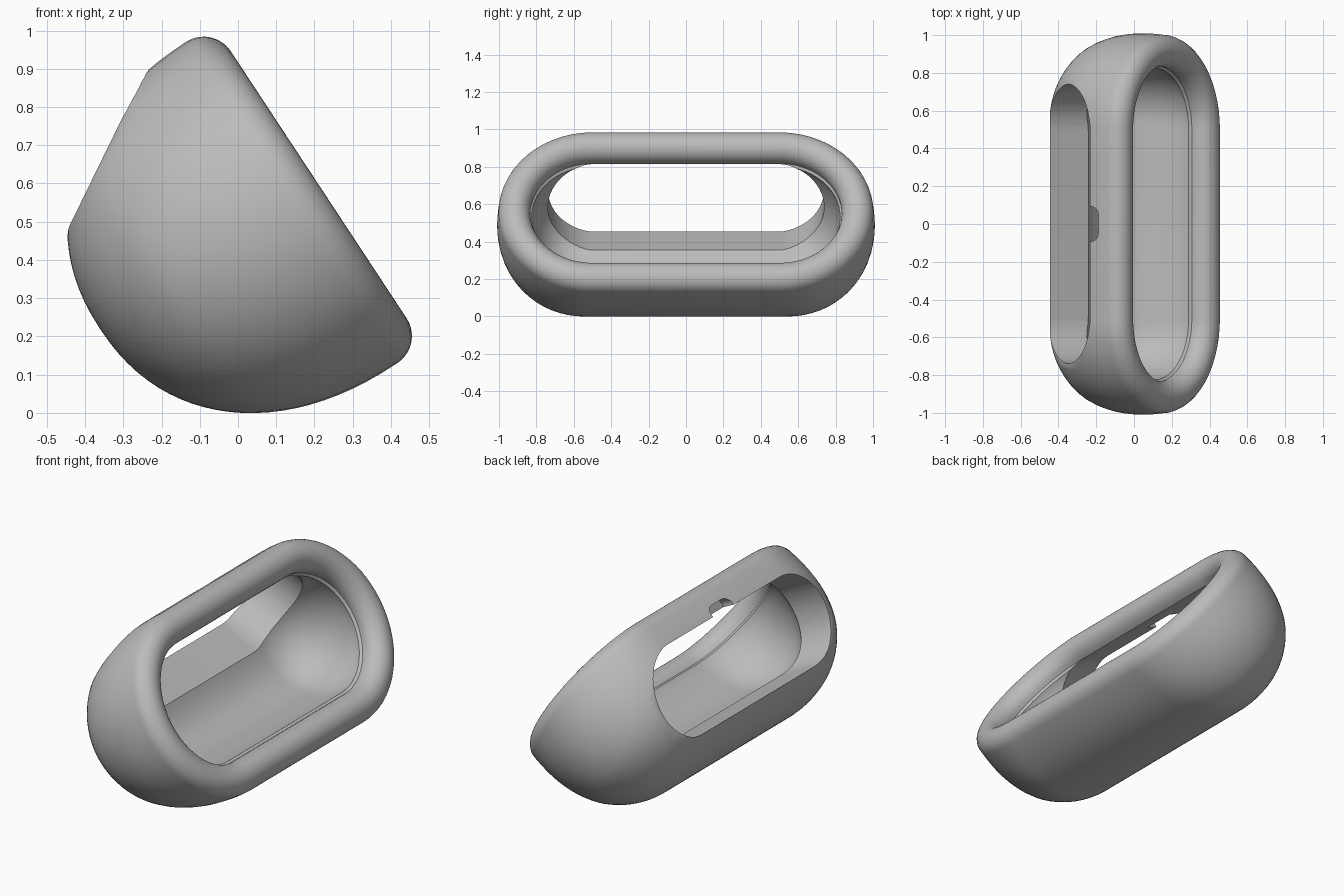
import bpy, bmesh
from math import sin, cos, pi
from mathutils import Vector

if "Cube" in bpy.data.objects:
    bpy.data.objects.remove(bpy.data.objects["Cube"], do_unlink=True)

Y = Vector((0, 1, 0))
# Tilted frame of the large opening
CENTRE, DOWN, OUT = Vector((0.14, 0, 0.55)), Vector((0.55, 0, -0.835)), Vector((0.835, 0, 0.55))
# Tilted frame of the rear window
WINDOW, UP, INWARD = Vector((-0.3475, 0, 0.68)), Vector((0.439, 0, 0.898)), Vector((0.898, 0, -0.439))


def stadium(radius, half, steps=28):
    """Rounded slot outline as (across, along) pairs."""
    pts = []
    for side in (1, -1):
        for i in range(steps + 1):
            a = pi * i / steps
            pts.append((side * radius * cos(a), side * (half + radius * sin(a))))
    return pts


def loft(name, rings):
    """Skin a list of equal rings and cap both ends."""
    bm = bmesh.new()
    loops = [[bm.verts.new(p) for p in ring] for ring in rings]
    n = len(loops[0])
    for a, b in zip(loops, loops[1:]):
        for i in range(n):
            j = (i + 1) % n
            bm.faces.new((a[i], a[j], b[j], b[i]))
    bm.faces.new(loops[0])
    bm.faces.new(loops[-1])
    bmesh.ops.recalc_face_normals(bm, faces=bm.faces)
    mesh = bpy.data.meshes.new(name)
    bm.to_mesh(mesh)
    bm.free()
    obj = bpy.data.objects.new(name, mesh)
    bpy.context.collection.objects.link(obj)
    return obj


def bowl(radius, depth, start, steps=24, power=2.2):
    """Superellipse quarter from the rim down to near the pole."""
    pts = []
    for i in range(steps + 1):
        t = start + (pi / 2 - 0.003 - start) * i / steps
        pts.append((radius * cos(t) ** (2 / power), -depth * sin(t) ** (2 / power)))
    return pts


def window_prism(name, outline, t0, t1, lift=0):
    """Extrude an outline square to the rear window plane."""
    return loft(name, [[WINDOW + UP * (v + lift) + Y * y + INWARD * t for v, y in outline]
                       for t in (t0, t1)])


# Shell profile: outer bowl, rolled rim, small ledge, inner bowl
rim = [(0.418 + 0.085 * cos(pi * i / 20), 0.085 * sin(pi * i / 20)) for i in range(1, 21)]
profile = (bowl(0.503, 0.6, 0)[::-1] + rim
           + [(0.333, -0.02), (0.32, -0.032)] + bowl(0.323, 0.43, 0.09))
rings = []
for r, w in profile:
    half = 0.5 + 0.045 * min(1, max(0, -w / 0.4))
    rings.append([CENTRE + DOWN * u + Y * y + OUT * w for u, y in stadium(r, half)])
shell = loft("shell", rings)

# Flat rear cut, slotted window and small rounded notch above it
cutters = [
    window_prism("rear_cut", [(-1, -2), (1, -2), (1, 2), (-1, 2)], -1, 0),
    window_prism("window_cut", stadium(0.247, 0.492), -0.3, 0.4),
    window_prism("notch_cut", stadium(0.045, 0.047, 10), -0.2, 0.08, 0.2535),
]
bpy.context.view_layer.objects.active = shell
shell.select_set(True)
for cutter in cutters:
    mod = shell.modifiers.new(cutter.name, "BOOLEAN")
    mod.operation, mod.solver, mod.object = "DIFFERENCE", "EXACT", cutter
    cutter.hide_render = True
    bpy.ops.object.modifier_apply(modifier=mod.name)
    bpy.data.objects.remove(cutter, do_unlink=True)

# Plain grey finish
grey = bpy.data.materials.new("grey")
grey.use_nodes = True
colour = (0.5, 0.5, 0.5, 1)
grey.diffuse_color = colour
grey.node_tree.nodes["Principled BSDF"].inputs["Base Color"].default_value = colour
shell.data.materials.clear()
shell.data.materials.append(grey)
bpy.ops.object.shade_smooth_by_angle(angle=0.5)
